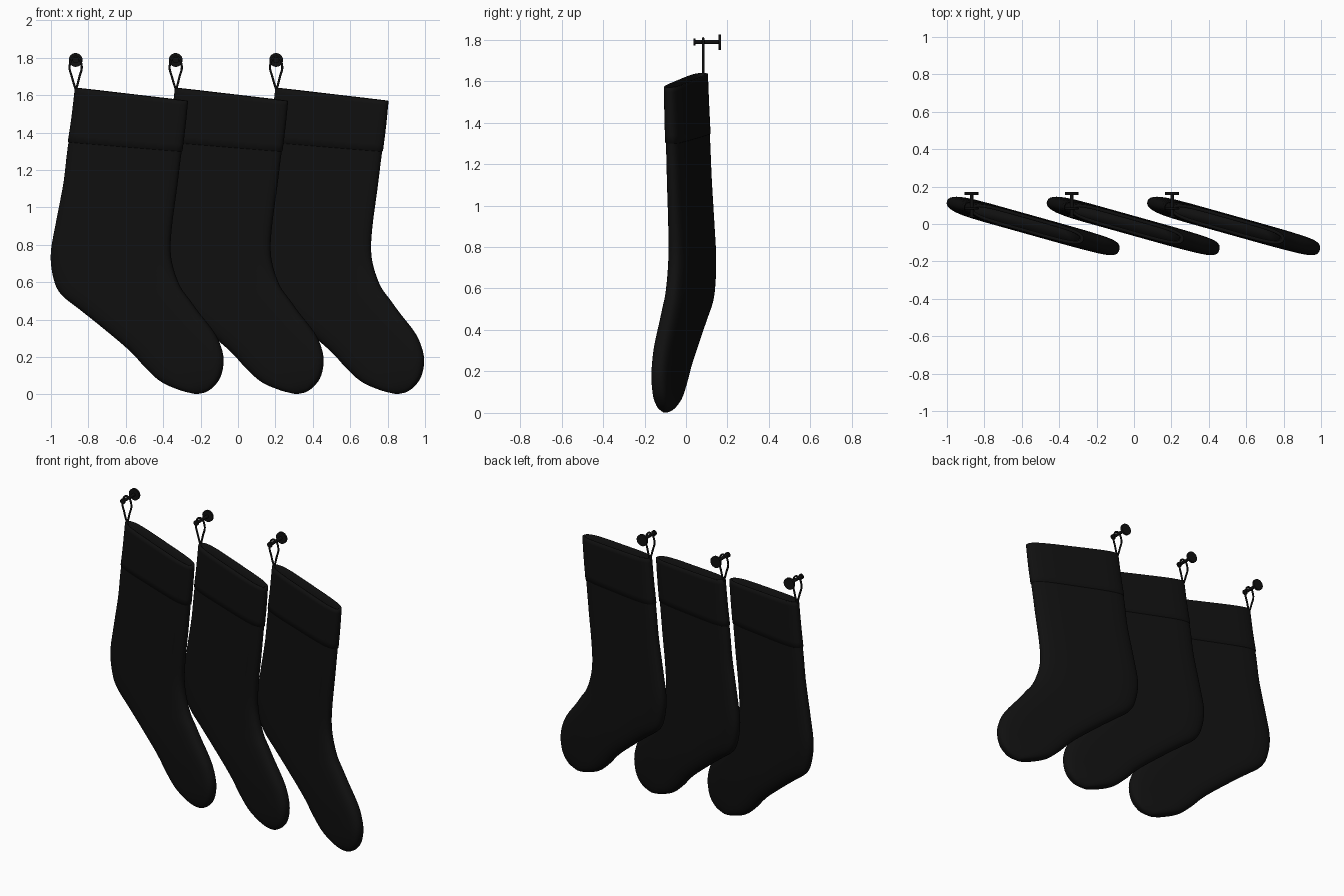
import bpy, bmesh, math
from mathutils import Vector

if "Cube" in bpy.data.objects:
    bpy.data.objects.remove(bpy.data.objects["Cube"])

black = bpy.data.materials.new("black_felt")
black.diffuse_color = (0.005, 0.005, 0.005, 1)
black.use_nodes = True
black.node_tree.nodes["Principled BSDF"].inputs["Base Color"].default_value = black.diffuse_color

# Stations down the stocking: heel-side x, z, toe-side x, z, half thickness
STATIONS = [
    (0.0, 1.64, 0.597, 1.57, 0.042), (-0.02, 1.47, 0.582, 1.42, 0.044),
    (-0.045, 1.30, 0.56, 1.25, 0.046), (-0.065, 1.13, 0.54, 1.09, 0.048),
    (-0.105, 0.92, 0.517, 0.92, 0.050), (-0.133, 0.75, 0.507, 0.79, 0.052),
    (-0.118, 0.62, 0.518, 0.69, 0.053), (-0.078, 0.535, 0.557, 0.58, 0.053),
    (0.02, 0.455, 0.61, 0.505, 0.053), (0.127, 0.37, 0.657, 0.44, 0.053),
    (0.287, 0.235, 0.742, 0.33, 0.052), (0.38, 0.135, 0.78, 0.245, 0.050),
    (0.46, 0.065, 0.79, 0.17, 0.047), (0.55, 0.025, 0.772, 0.09, 0.040),
    (0.61, 0.008, 0.73, 0.035, 0.028), (0.645, 0.001, 0.69, 0.01, 0.012)]
SLOPE, Y0, SIDES = -0.28, 0.083, 36
NORMAL = Vector((-SLOPE, 1, 0)).normalized()


def station(t):
    """Catmull-Rom interpolation of the station list."""
    i = min(int(t), len(STATIONS) - 2)
    f = t - i
    a, b, c, d = (STATIONS[max(0, min(len(STATIONS) - 1, i + k))] for k in (-1, 0, 1, 2))
    return [0.5 * (2 * q + (r - p) * f + (2 * p - 5 * q + 4 * r - s) * f * f
                   + (3 * q - p - 3 * r + s) * f ** 3) for p, q, r, s in zip(a, b, c, d)]


def ring(t, grow=0.0):
    """Flattened, rounded cross-section; grow widens or narrows it."""
    lx, lz, rx, rz, thick = station(t)
    left = Vector((lx, Y0 + SLOPE * lx, lz))
    right = Vector((rx, Y0 + SLOPE * rx, rz))
    mid, half = (left + right) / 2, (right - left) / 2
    half *= 1 + grow / half.length
    pts = []
    for k in range(SIDES):
        a = 2 * math.pi * (k + 0.5) / SIDES
        c, s = math.cos(a), math.sin(a)
        u = math.copysign(abs(c) ** 0.4, c)
        v = math.copysign(abs(s) ** 0.8, s)
        pts.append(mid + half * u + NORMAL * v * (thick + grow))
    return pts


def finish(obj, x):
    obj.location.x += x
    obj.data.materials.append(black)


def loft(name, rings, x, caps=True):
    bm = bmesh.new()
    rows = [[bm.verts.new(p) for p in r] for r in rings]
    for a, b in zip(rows, rows[1:]):
        for k in range(SIDES):
            j = (k + 1) % SIDES
            bm.faces.new((a[k], a[j], b[j], b[k]))
    if caps:
        bm.faces.new(rows[0])
        bm.faces.new(rows[-1])
    bmesh.ops.recalc_face_normals(bm, faces=bm.faces[:])
    for f in bm.faces:
        f.smooth = True
    mesh = bpy.data.meshes.new(name)
    bm.to_mesh(mesh)
    bm.free()
    obj = bpy.data.objects.new(name, mesh)
    bpy.context.collection.objects.link(obj)
    finish(obj, x)


def rod(name, x, y0, y1, z, r):
    bpy.ops.mesh.primitive_cylinder_add(vertices=24, radius=r, depth=y1 - y0,
        location=(0, (y0 + y1) / 2, z), rotation=(math.pi / 2, 0, 0))
    obj = bpy.context.object
    obj.name = name
    bpy.ops.object.shade_smooth_by_angle()
    finish(obj, x)


def cord(name, x, pts, r):
    cu = bpy.data.curves.new(name, 'CURVE')
    cu.dimensions = '3D'
    cu.bevel_depth, cu.bevel_resolution, cu.resolution_u = r, 3, 6
    cu.use_fill_caps = True
    sp = cu.splines.new('BEZIER')
    sp.bezier_points.add(len(pts) - 1)
    for bp, p in zip(sp.bezier_points, pts):
        bp.co = p
        bp.handle_left_type = bp.handle_right_type = 'AUTO'
    obj = bpy.data.objects.new(name, cu)
    bpy.context.collection.objects.link(obj)
    finish(obj, x)


END = len(STATIONS) - 1
for x in (-0.868, -0.333, 0.204):
    # Sock body, closed at the toe
    steps = 60
    loft("stocking_body", [ring(0.5 + (END - 0.5) * i / steps, -0.001) for i in range(steps + 1)], x)
    # Folded cuff with an open mouth
    outer = [ring(1.72, -0.003)] + [ring(1.7 - 1.68 * i / 8, 0.003) for i in range(9)]
    inner = [ring(0, -0.002), ring(0, -0.010), ring(0.03, -0.015), ring(0.55, -0.015)]
    loft("stocking_cuff", outer + inner, x, caps=False)
    # Hanging loop over the peg
    cord("hanging_loop", x, [(0.004, Y0, 1.62), (-0.018, Y0, 1.69), (-0.031, Y0, 1.765),
        (0, Y0, 1.806), (0.031, Y0, 1.765), (0.018, Y0, 1.69), (0.0, Y0, 1.62)], 0.006)
    # Wall peg: back plate, bar and end knob
    rod("peg_plate", x, 0.156, 0.170, 1.788, 0.037)
    rod("peg_bar", x, 0.045, 0.160, 1.788, 0.010)
    rod("peg_knob", x, 0.036, 0.046, 1.788, 0.017)
